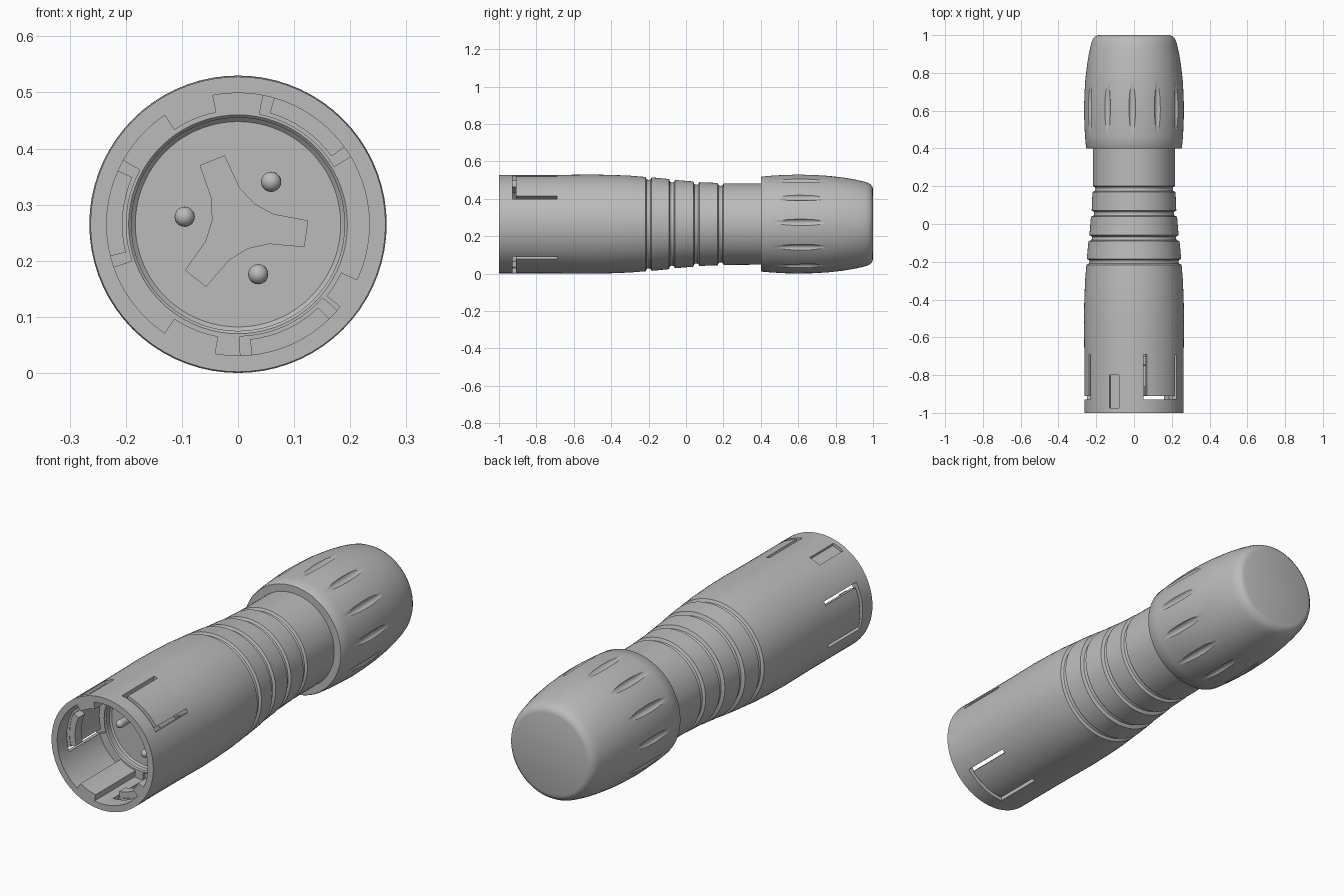
import bpy, bmesh, math
from mathutils import Matrix, Vector

AXIS_Z = 0.265
STEP = 5  # degrees per side of every round part

cube = bpy.data.objects.get("Cube")
if cube:
    bpy.data.objects.remove(cube)

grey = bpy.data.materials.new("plain_grey")
grey.use_nodes = True
colour = (0.5, 0.5, 0.5, 1)
grey.diffuse_color = colour
grey.node_tree.nodes["Principled BSDF"].inputs["Base Color"].default_value = colour


def finish(name, bm):
    """Turn a bmesh built around the y axis into an object at its final height."""
    bmesh.ops.recalc_face_normals(bm, faces=bm.faces)
    bmesh.ops.translate(bm, verts=bm.verts, vec=(0, 0, AXIS_Z))
    mesh = bpy.data.meshes.new(name)
    bm.to_mesh(mesh)
    bm.free()
    mesh.materials.append(grey)
    obj = bpy.data.objects.new(name, mesh)
    bpy.context.collection.objects.link(obj)
    return obj


def activate(obj):
    bpy.ops.object.select_all(action='DESELECT')
    obj.select_set(True)
    bpy.context.view_layer.objects.active = obj


def smooth(obj):
    activate(obj)
    bpy.ops.object.shade_smooth_by_angle(angle=math.radians(32))


def polar(r, deg, y):
    a = math.radians(deg)
    return Vector((r * math.cos(a), y, r * math.sin(a)))


def lathe(name, profile):
    """Revolve (y, radius) points around the y axis."""
    bm = bmesh.new()
    verts = [bm.verts.new((r, y, 0)) for y, r in profile]
    edges = [bm.edges.new(pair) for pair in zip(verts, verts[1:])]
    bmesh.ops.spin(bm, geom=verts + edges, axis=(0, 1, 0), cent=(0, 0, 0),
                   angle=math.tau, steps=360 // STEP)
    bmesh.ops.remove_doubles(bm, verts=bm.verts, dist=0.0001)
    return finish(name, bm)


def arc_block(name, r0, r1, a0, a1, y0, y1):
    """Curved block between two radii, two angles and two depths."""
    bm = bmesh.new()
    n = max(2, round((a1 - a0) / STEP))
    rings = []
    for i in range(n + 1):
        a = a0 + (a1 - a0) * i / n
        rings.append([bm.verts.new(polar(r, a, y))
                      for r, y in ((r0, y0), (r1, y0), (r1, y1), (r0, y1))])
    for p, q in zip(rings, rings[1:]):
        for k in range(4):
            m = (k + 1) % 4
            bm.faces.new((p[k], p[m], q[m], q[k]))
    bm.faces.new(rings[0])
    bm.faces.new(rings[-1])
    return finish(name, bm)


def cut(target, cutter):
    cutter.hide_render = True
    mod = target.modifiers.new("cut", 'BOOLEAN')
    mod.operation = 'DIFFERENCE'
    mod.solver = 'EXACT'
    mod.object = cutter
    activate(target)
    bpy.ops.object.modifier_apply(modifier=mod.name)
    bpy.data.objects.remove(cutter)


# Body: stepped socket, barrel and ringed neck in one profile
FLOOR, WALL_IN, WALL_OUT = -0.67, 0.234, 0.263
profile = [(FLOOR, 0), (FLOOR, 0.183), (FLOOR - 0.007, 0.19), (-0.7, 0.19),
           (-0.705, 0.195), (-0.705, WALL_IN), (-1, WALL_IN), (-1, WALL_OUT),
           (-0.69, WALL_OUT), (-0.5, 0.265), (-0.4, 0.263), (-0.3, 0.259)]
for y, before, after in ((-0.2, 0.252, 0.25), (-0.075, 0.241, 0.236),
                         (0.055, 0.228, 0.224), (0.185, 0.22, 0.218)):
    low = after - 0.014
    profile += [(y - 0.016, before), (y - 0.01, low + 0.003), (y, low),
                (y + 0.01, low + 0.003), (y + 0.016, after)]
profile += [(0.42, 0.217), (0.42, 0)]
body = lathe("body", profile)

# Three latch windows, each with a springy tongue and an inner catch
for i, mid in enumerate((55, 175, 295), 1):
    cut(body, arc_block("window_cutter", 0.2, 0.3, mid - 24, mid + 24, -0.928, -0.69))
    smooth(arc_block(f"latch_tongue_{i}", WALL_IN, WALL_OUT,
                     mid - 20, mid + 20, -0.91, -0.69))
    smooth(arc_block(f"latch_catch_{i}", 0.206, WALL_IN + 0.002,
                     mid - 19, mid + 19, -0.908, -0.86))

# Alignment mark sunk into the outside of the barrel
cut(body, arc_block("mark_cutter", 0.25, 0.3, 107.5, 119.5, -0.975, -0.8))
smooth(body)

# Keys inside the socket
for i, (a0, a1) in enumerate(((101, 124), (236, 260), (-39, -25)), 1):
    smooth(arc_block(f"socket_key_{i}", 0.203, WALL_IN + 0.004, a0, a1, -1, -0.704))

# Contact pins with rounded tips
for i, deg in enumerate((52, 172, 292), 1):
    bm = bmesh.new()
    at = Matrix.Translation(polar(0.096, deg, -0.735))
    bmesh.ops.create_uvsphere(bm, u_segments=20, v_segments=12, radius=0.018,
                              matrix=at @ Matrix.Rotation(math.pi / 2, 4, 'X'))
    for v in bm.verts:
        if v.co.y > -0.734:
            v.co.y += 0.07
    smooth(finish(f"contact_pin_{i}", bm))

# Three-armed raised plate on the socket floor
bm = bmesh.new()
outline = []
for deg in (-8, 112, 232):
    turn = Matrix.Rotation(math.radians(-deg), 3, 'Y')
    for x, z in ((0.06, -0.027), (0.123, -0.024), (0.123, 0.024), (0.06, 0.027)):
        outline.append(turn @ Vector((x, FLOOR - 0.004, z)))
    outline.append(polar(0.047, deg + 60, FLOOR - 0.004))
face = bm.faces.new([bm.verts.new(p) for p in outline])
side = bmesh.ops.extrude_face_region(bm, geom=[face])["geom"]
bmesh.ops.translate(bm, vec=(0, 0.005, 0),
                    verts=[g for g in side if isinstance(g, bmesh.types.BMVert)])
finish("floor_plate", bm)

# Rear grip with a rounded end
grip = lathe("rear_grip", [
    (0.4, 0), (0.4, 0.251), (0.404, 0.254), (0.46, 0.259), (0.53, 0.263), (0.6, 0.265),
    (0.68, 0.263), (0.76, 0.258), (0.84, 0.249), (0.9, 0.239), (0.95, 0.228),
    (0.972, 0.221), (0.986, 0.213), (0.996, 0.201), (1, 0.188), (1, 0)])

# Spindle-shaped finger flutes around the grip
bm = bmesh.new()
for deg in range(0, 360, 30):
    place = (Matrix.Rotation(math.radians(-deg - 2), 4, 'Y')
             @ Matrix.Translation((0.28, 0.62, 0))
             @ Matrix.Diagonal((0.027, 0.19, 0.022, 1))
             @ Matrix.Rotation(math.pi / 2, 4, 'X'))
    bmesh.ops.create_uvsphere(bm, u_segments=24, v_segments=24, radius=1, matrix=place)
cut(grip, finish("flute_cutter", bm))
smooth(grip)
